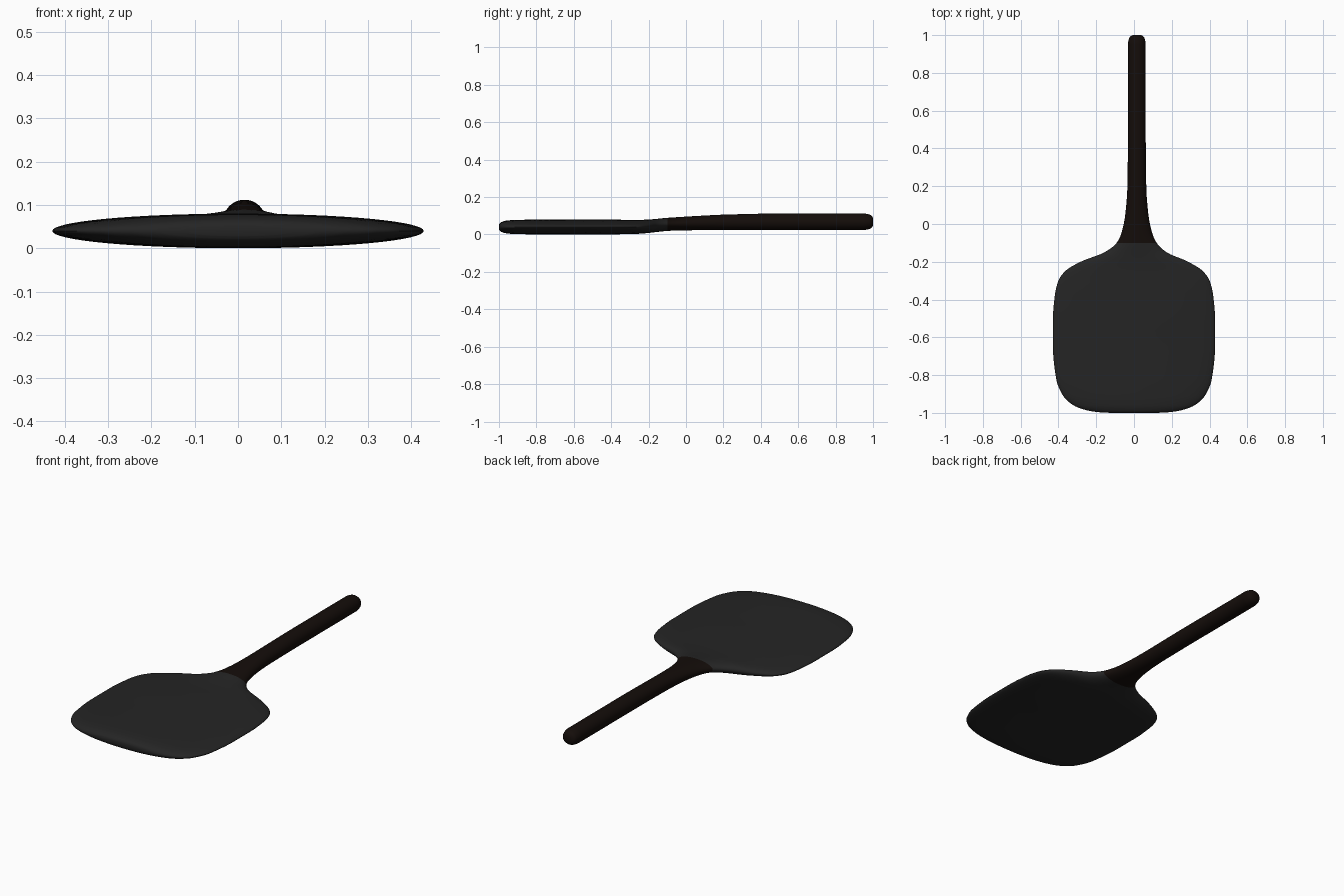
import bpy, bmesh, math

if "Cube" in bpy.data.objects:
    bpy.data.objects.remove(bpy.data.objects["Cube"])

# Stations along the length: y, centre x, half width, centre z, half height
STATIONS = [
    (-1.0, 0, 0.12, 0.040, 0.012), (-0.996, 0, 0.19, 0.040, 0.019),
    (-0.985, 0, 0.255, 0.040, 0.027), (-0.96, 0, 0.32, 0.040, 0.034),
    (-0.91, 0, 0.375, 0.040, 0.038), (-0.82, 0, 0.412, 0.040, 0.039),
    (-0.65, 0, 0.429, 0.040, 0.039), (-0.50, 0, 0.429, 0.040, 0.040),
    (-0.37, 0, 0.418, 0.040, 0.039), (-0.30, 0, 0.400, 0.040, 0.038),
    (-0.25, 0, 0.365, 0.041, 0.037), (-0.20, 0.002, 0.285, 0.044, 0.036),
    (-0.15, 0.008, 0.165, 0.049, 0.035), (-0.10, 0.014, 0.106, 0.054, 0.035),
    (-0.04, 0.015, 0.079, 0.057, 0.036), (0.06, 0.015, 0.060, 0.061, 0.038),
    (0.20, 0.015, 0.050, 0.065, 0.041), (0.50, 0.015, 0.047, 0.068, 0.044),
    (0.95, 0.015, 0.047, 0.068, 0.044), (0.98, 0.015, 0.042, 0.068, 0.039),
    (0.993, 0.015, 0.035, 0.068, 0.031), (1.0, 0.015, 0.022, 0.068, 0.020),
]
SEAM = 13
SIDES = 64


def slope(i, k):
    """Monotone tangent so the outline flows without overshoot."""
    s = STATIONS
    i0, i1 = max(i - 1, 0), min(i + 1, len(s) - 1)
    if i0 == i or i1 == i:
        return (s[i1][k] - s[i0][k]) / (s[i1][0] - s[i0][0])
    a = (s[i][k] - s[i0][k]) / (s[i][0] - s[i0][0])
    b = (s[i1][k] - s[i][k]) / (s[i1][0] - s[i][0])
    return 2 * a * b / (a + b) if a * b > 0 else 0


def sample(i, t):
    a, b = STATIONS[i], STATIONS[i + 1]
    h = b[0] - a[0]
    out = [a[0] + h * t]
    for k in range(1, 5):
        out.append((2*t**3 - 3*t**2 + 1) * a[k] + (t**3 - 2*t**2 + t) * h * slope(i, k)
                   + (3*t**2 - 2*t**3) * b[k] + (t**3 - t**2) * h * slope(i + 1, k))
    return out


def loft(name, first, last, cap_start, color):
    rows = [sample(i, j / 5) for i in range(first, last) for j in range(5)]
    rows.append(STATIONS[last])
    bm = bmesh.new()
    rings = []
    for y, cx, hw, cz, hh in rows:
        rings.append([bm.verts.new((cx + hw * math.cos(a), y, cz + hh * math.sin(a)))
                      for a in (2 * math.pi * n / SIDES for n in range(SIDES))])
    for r, q in zip(rings, rings[1:]):
        for n in range(SIDES):
            m = (n + 1) % SIDES
            bm.faces.new((r[n], r[m], q[m], q[n]))
    bm.faces.new(rings[0] if cap_start else rings[-1])
    bmesh.ops.recalc_face_normals(bm, faces=bm.faces)
    # Open lofts: make sure the outer end cap faces outwards
    bm.faces.ensure_lookup_table()
    cap = bm.faces[-1]
    if (cap.normal.y > 0) == cap_start:
        bmesh.ops.reverse_faces(bm, faces=bm.faces)
    me = bpy.data.meshes.new(name)
    bm.to_mesh(me)
    bm.free()
    ob = bpy.data.objects.new(name, me)
    bpy.context.collection.objects.link(ob)
    mat = bpy.data.materials.new(name + "_material")
    mat.diffuse_color = color
    mat.use_nodes = True
    mat.node_tree.nodes["Principled BSDF"].inputs["Base Color"].default_value = mat.diffuse_color
    me.materials.append(mat)
    bpy.ops.object.select_all(action='DESELECT')
    bpy.context.view_layer.objects.active = ob
    ob.select_set(True)
    bpy.ops.object.shade_smooth_by_angle(angle=math.radians(40))
    return ob


# Broad flat blade, then the slim handle flaring into it
loft("blade", 0, SEAM, True, (0.018, 0.018, 0.018, 1))
loft("handle", SEAM, len(STATIONS) - 1, False, (0.007, 0.004, 0.003, 1))
